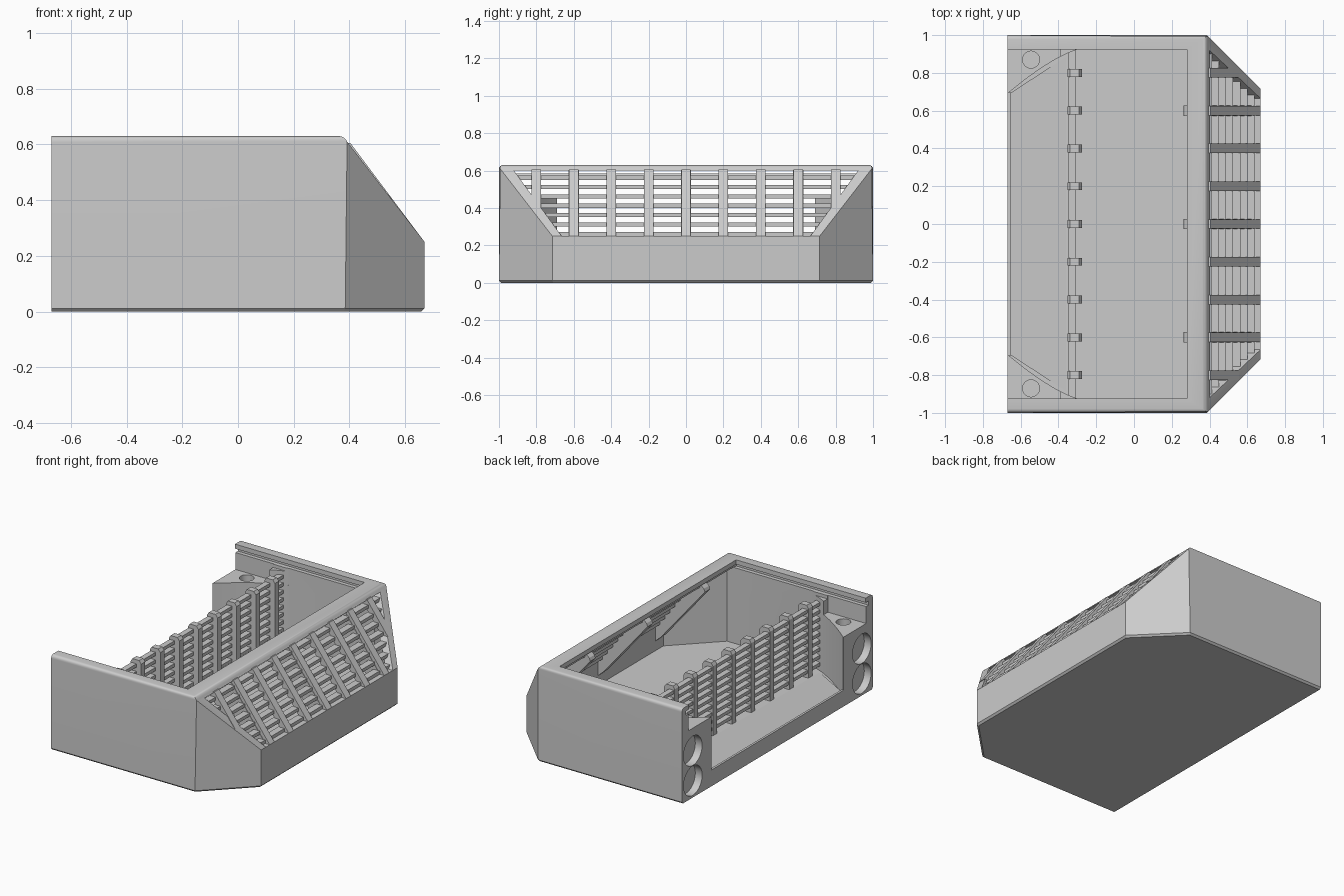
import bpy, bmesh, math
from mathutils import Matrix

if "Cube" in bpy.data.objects:
    bpy.data.objects.remove(bpy.data.objects["Cube"])

grey = bpy.data.materials.new("plain grey")
grey.use_nodes = True
GREY = (0.6, 0.6, 0.6, 1)
grey.diffuse_color = GREY
grey.node_tree.nodes["Principled BSDF"].inputs["Base Color"].default_value = GREY


def finish(name, bm):
    bmesh.ops.recalc_face_normals(bm, faces=bm.faces)
    mesh = bpy.data.meshes.new(name)
    bm.to_mesh(mesh)
    bm.free()
    mesh.materials.append(grey)
    obj = bpy.data.objects.new(name, mesh)
    bpy.context.collection.objects.link(obj)
    return obj


def hull_mesh(points):
    bm = bmesh.new()
    for p in points:
        bm.verts.new(p)
    bmesh.ops.convex_hull(bm, input=bm.verts)
    bmesh.ops.dissolve_limit(bm, angle_limit=0.01, verts=bm.verts, edges=bm.edges)
    return bm


def hull(name, points):
    return finish(name, hull_mesh(points))


def both(points):
    """Mirror points across y."""
    return [(x, s * y, z) for x, y, z in points for s in (-1, 1)]


def box(name, x0, x1, y0, y1, z0, z1):
    return hull(name, [(x, y, z) for x in (x0, x1) for y in (y0, y1) for z in (z0, z1)])


def rib(name, y, width, profile):
    """Side profile in x and z given a width along y."""
    return hull(name, [(x, y + s * width / 2, z) for x, z in profile for s in (-1, 1)])


def prism(name, plan, z0, z1):
    bm = bmesh.new()
    face = bm.faces.new([bm.verts.new((x, y, z0)) for x, y in plan])
    top = bmesh.ops.extrude_face_region(bm, geom=[face])["geom"]
    bmesh.ops.translate(bm, vec=(0, 0, z1 - z0),
                        verts=[v for v in top if isinstance(v, bmesh.types.BMVert)])
    if not any(f.normal.z and all(abs(v.co.z - z0) < 1e-5 for v in f.verts) for f in bm.faces):
        bm.faces.new([v for v in bm.verts if abs(v.co.z - z0) < 1e-5])
    return finish(name, bm)


def cylinder(name, centre, radius, depth, along_x):
    bm = bmesh.new()
    bmesh.ops.create_cone(bm, cap_ends=True, segments=48, radius1=radius, radius2=radius, depth=depth)
    turn = Matrix.Rotation(math.pi / 2 if along_x else 0, 4, 'Y')
    bmesh.ops.transform(bm, matrix=Matrix.Translation(centre) @ turn, verts=bm.verts)
    return finish(name, bm)


def select(obj):
    bpy.ops.object.select_all(action='DESELECT')
    obj.select_set(True)
    bpy.context.view_layer.objects.active = obj


def cut(obj, cutter):
    mod = obj.modifiers.new("cut", 'BOOLEAN')
    mod.operation, mod.solver, mod.object = 'DIFFERENCE', 'EXACT', cutter
    select(obj)
    bpy.ops.object.modifier_apply(modifier=mod.name)
    bpy.data.objects.remove(cutter)


# Outer shell: chamfered far corners, sloped far side, softened rim
bm = hull_mesh(both([(-0.67, 1, 0), (0.385, 1, 0), (0.67, 0.715, 0),
                     (0.67, 0.715, 0.25), (-0.67, 1, 0.63), (0.385, 1, 0.63)]))


def soften(height, width, segments):
    edges = [e for e in bm.edges if all(abs(v.co.z - height) < 0.001 for v in e.verts)
             and not all(v.co.x < -0.66 for v in e.verts)]
    bmesh.ops.bevel(bm, geom=edges, offset=width, segments=segments, profile=0.5,
                    affect='EDGES', clamp_overlap=True)


soften(0, 0.012, 1)
soften(0.63, 0.022, 4)
body = finish("body_shell", bm)

# Cavity, leaving flared corner blocks at the open end
WALL, FLOOR = 0.93, 0.07


def flare(x):
    return WALL - 0.24 * max(0, (-0.27 - x) / 0.4) ** 1.4


def cavity_plan(start, open_y):
    xs = [start + (-0.27 - start) * i / 12 for i in range(13)]
    side = [(-0.8, open_y), (start, open_y)] if open_y > flare(start) + 0.01 else [(-0.8, open_y)]
    side += [(x, flare(x)) for x in xs] + [(0.35, WALL)]
    return side + [(x, -y) for x, y in reversed(side)]


cut(body, prism("cavity", cavity_plan(-0.67, 0.69), FLOOR, 0.57))
cut(body, prism("block_clearance", cavity_plan(-0.39, WALL), 0.46, 0.575))
cut(body, hull("far_cavity", both([(0.3, WALL, FLOOR), (0.35, WALL, FLOOR), (0.625, 0.655, FLOOR),
                                   (0.625, 0.655, 0.243), (0.3, WALL, 0.57), (0.35, WALL, 0.57)])))
cut(body, box("top_opening", -0.8, 0.28, -0.925, 0.925, 0.55, 0.7))
cut(body, box("lid_groove", -0.8, 0.3, -0.955, 0.955, 0.572, 0.6))

# Sloped window
cut(body, hull("window", both([(x + d, y, z) for x, y, z in ((0.408, 0.92, 0.6), (0.67, 0.665, 0.25))
                               for d in (-0.12, 0.12)])))

# Round lamp recesses and peg holes in the corner blocks
for side in (-1, 1):
    for z in (0.112, 0.31):
        cut(body, cylinder("lamp_recess", (-0.68, side * 0.885, z), 0.097, 0.12, True))
    cut(body, cylinder("peg_hole", (-0.545, side * 0.87, 0.46), 0.045, 0.16, False))
select(body)
bpy.ops.object.shade_smooth_by_angle(angle=math.radians(30))

# Sloping sill and low lip at the open end
hull("sill", both([(-0.66, 0.69, 0.06), (-0.66, 0.69, 0.096), (-0.36, 0.885, 0.06), (-0.36, 0.885, 0.071)]))
box("sill_lip", -0.67, -0.655, -0.695, 0.695, 0.05, 0.108)


# Outer sloped grille
def slope_x(z):
    return 0.67 - (z - 0.25) * 0.75


def window_y(z):
    return 0.665 + (z - 0.25) * 0.73


BARS = [i * 0.2 for i in range(-4, 5)]
for y in BARS:
    low = max(0.25, 0.25 + (abs(y) - 0.69) / 0.73)
    rib("slope_bar", y, 0.05, [(slope_x(z) - d, z) for z in (low, 0.605) for d in (0.0, 0.05)])
for i in range(7):
    z = 0.262 + i * 0.05
    half = window_y(z) + 0.01
    x = slope_x(z + 0.011) - 0.015
    box("slope_louvre", x - 0.045, x, -half, half, z - 0.011, z + 0.011)

# Deep braces behind the slope
for y in (-0.6, 0, 0.6):
    rib("slope_brace", y, 0.055, [(0.262, 0.555), (0.27, 0.575), (0.3, 0.602), (0.38, 0.602),
                                  (0.625, 0.27), (0.63, 0.13), (0.585, 0.17)])

# Inner upright grille
for y in BARS:
    rib("grille_post", y, 0.042, [(-0.352, 0.06), (-0.352, 0.53), (-0.34, 0.55), (-0.29, 0.55),
                                  (-0.275, 0.53), (-0.275, 0.06)])
for i in range(9):
    z = 0.112 + i * 0.05
    box("grille_slat", -0.347, -0.31, -0.92, 0.92, z - 0.011, z + 0.011)
